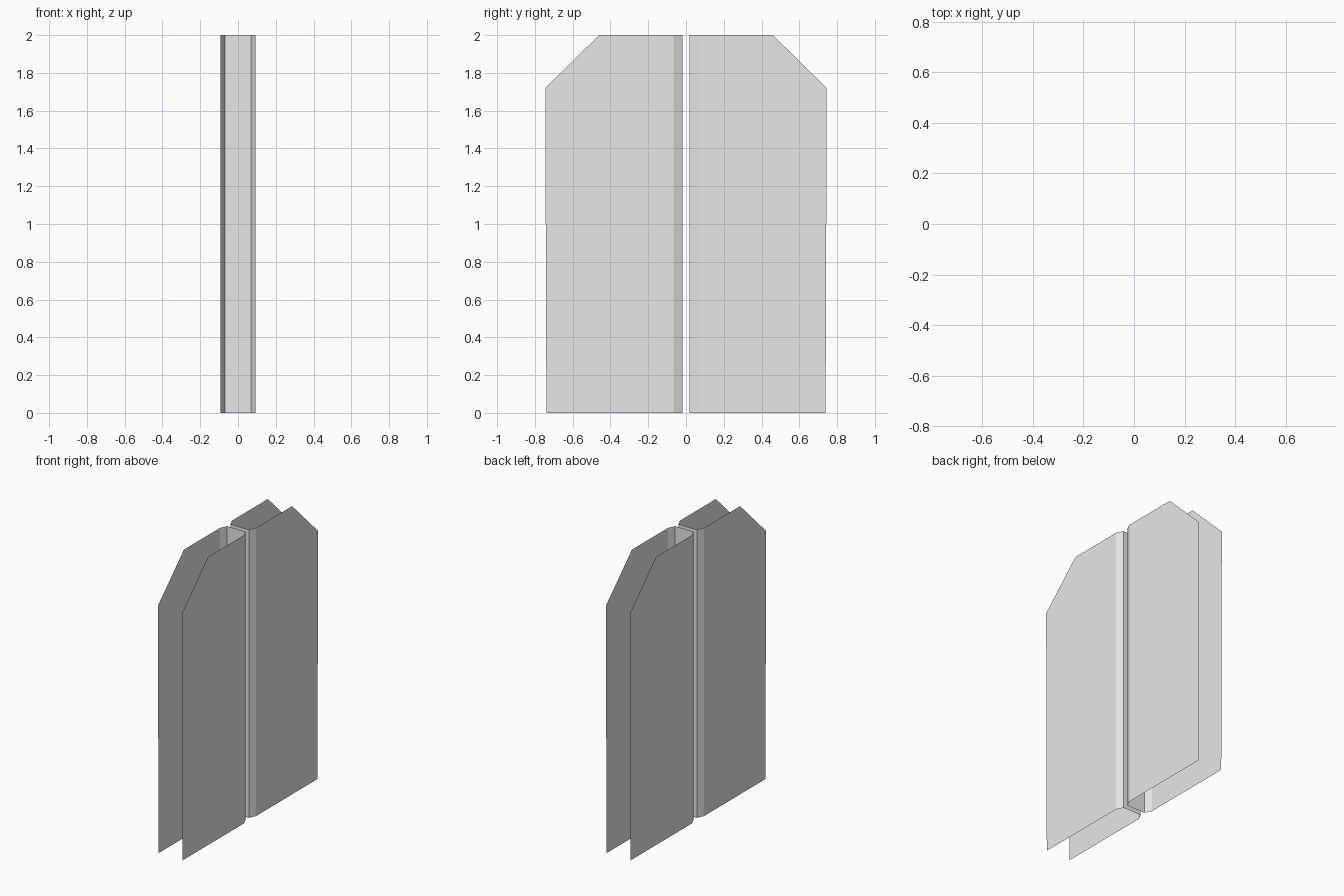
import bpy, math

if "Cube" in bpy.data.objects:
    bpy.data.objects.remove(bpy.data.objects["Cube"])

# One flat colour for the bare sheet metal
sheet_grey = bpy.data.materials.new("sheet_grey")
sheet_grey.diffuse_color = (0.8, 0.8, 0.8, 1.0)
sheet_grey.use_nodes = True
sheet_grey.node_tree.nodes["Principled BSDF"].inputs["Base Color"].default_value = sheet_grey.diffuse_color

HEIGHT = 2.0
X_WEB, X_FLANGE = 0.07, 0.093      # half widths of web and flanges
Y_WEB, Y_BEND = -0.018, -0.065     # web plane and start of the flange
Y_FOOT, Y_SHOULDER, Y_TIP = -0.739, -0.745, -0.46
Z_SHOULDER = 1.72


def strip(a, b):
    """Upright sheet between two plan points."""
    return [(*a, 0), (*b, 0), (*b, HEIGHT), (*a, HEIGHT)]


# Half of a zero-thickness channel: flange with clipped top corner, bend, web
flange = [(X_FLANGE, Y_FOOT, 0), (X_FLANGE, Y_BEND, 0), (X_FLANGE, Y_BEND, HEIGHT),
          (X_FLANGE, Y_TIP, HEIGHT), (X_FLANGE, Y_SHOULDER, Z_SHOULDER)]
bend = strip((X_FLANGE, Y_BEND), (X_WEB, Y_WEB))
web = strip((X_WEB, Y_WEB), (0, Y_WEB))

verts, faces = [], []
for poly in (flange, bend, web):
    for p in poly:
        if p not in verts:
            verts.append(p)
    faces.append([verts.index(p) for p in poly])

mesh = bpy.data.meshes.new("channel_sheet")
mesh.from_pydata(verts, [], faces)
mesh.materials.append(sheet_grey)
mesh.update()

# Two channels back to back, each mirrored left to right
for name, turn in (("front_channel", 0), ("back_channel", math.pi)):
    obj = bpy.data.objects.new(name, mesh)
    obj.rotation_euler.z = turn
    bpy.context.collection.objects.link(obj)
    obj.modifiers.new("mirror", 'MIRROR').use_axis[0] = True
